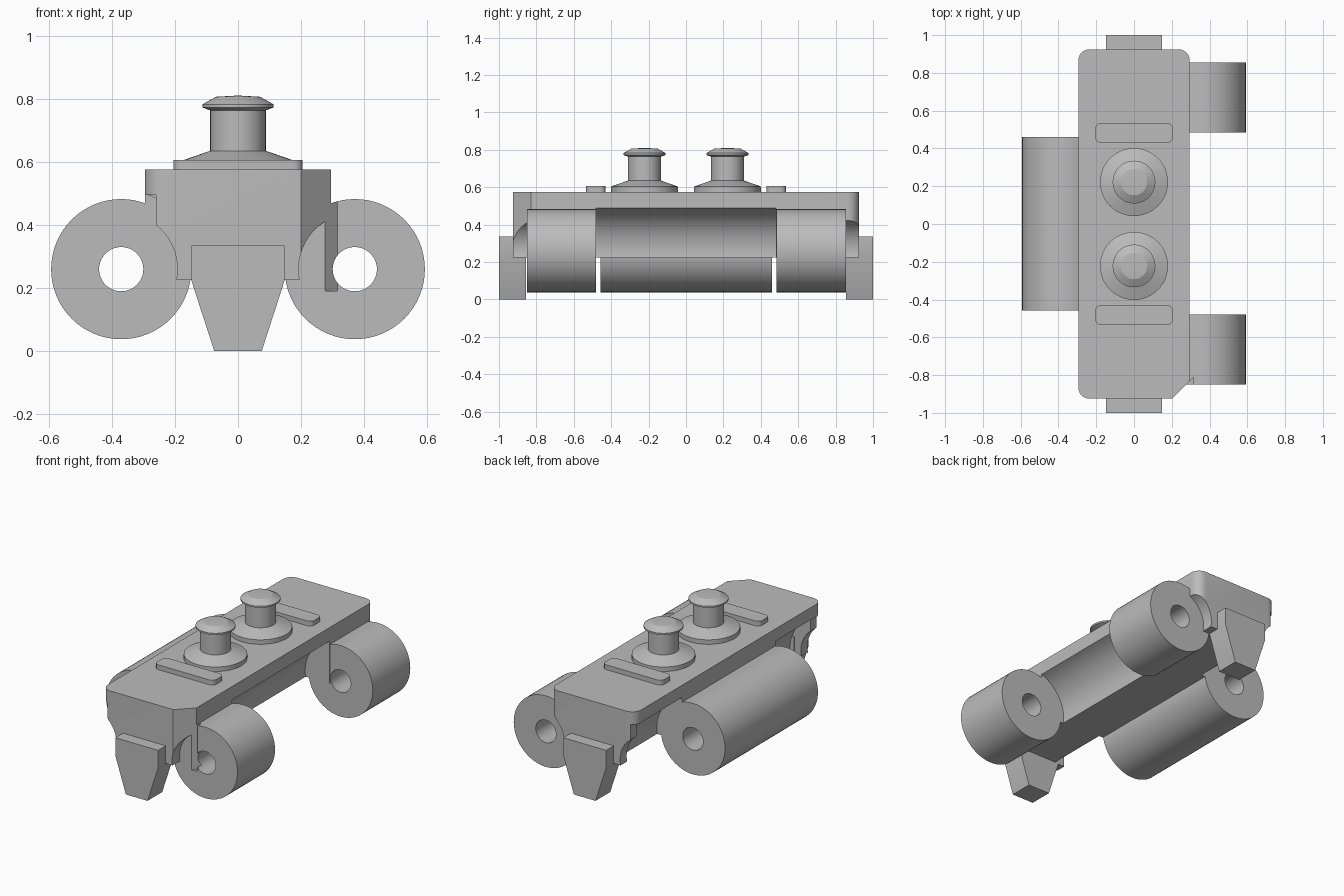
import bpy, bmesh, math

cube = bpy.data.objects.get("Cube")
if cube:
    bpy.data.objects.remove(cube, do_unlink=True)

grey = bpy.data.materials.new("plain grey")
grey.use_nodes = True
grey.diffuse_color = (0.5, 0.5, 0.5, 1)
grey.node_tree.nodes["Principled BSDF"].inputs["Base Color"].default_value = grey.diffuse_color

BARREL_X, BARREL_Z = 0.37, 0.26


def add_object(name, bm):
    bmesh.ops.recalc_face_normals(bm, faces=bm.faces)
    mesh = bpy.data.meshes.new(name)
    bm.to_mesh(mesh)
    bm.free()
    mesh.materials.append(grey)
    ob = bpy.data.objects.new(name, mesh)
    bpy.context.collection.objects.link(ob)
    return ob


def prism(name, outline, low, high, axis="z"):
    """Extrude a flat outline along z (points x, y) or along y (points x, z)."""
    bm = bmesh.new()
    place = (lambda a, b, h: (a, b, h)) if axis == "z" else (lambda a, b, h: (a, h, b))
    face = bm.faces.new([bm.verts.new(place(a, b, low)) for a, b in outline])
    made = bmesh.ops.extrude_face_region(bm, geom=[face])["geom"]
    shift = place(0, 0, high - low)
    bmesh.ops.translate(bm, vec=shift, verts=[v for v in made if isinstance(v, bmesh.types.BMVert)])
    return add_object(name, bm)


def rounded(x0, x1, y0, y1, r, steps=6):
    pts = []
    for i, (cx, cy) in enumerate([(x1 - r, y1 - r), (x0 + r, y1 - r), (x0 + r, y0 + r), (x1 - r, y0 + r)]):
        for k in range(steps + 1):
            a = (i + k / steps) * math.pi / 2
            pts.append((cx + r * math.cos(a), cy + r * math.sin(a)))
    return pts


def rect(x0, x1, y0, y1):
    return [(x0, y0), (x1, y0), (x1, y1), (x0, y1)]


def circle(x, z, r, n=64):
    return [(x + r * math.cos(2 * math.pi * k / n), z + r * math.sin(2 * math.pi * k / n)) for k in range(n)]


def rod(name, x, r, y0, y1):
    return prism(name, circle(x, BARREL_Z, r), y0, y1, "y")


def lathe(name, profile, y, n=48):
    bm = bmesh.new()
    verts = [bm.verts.new((r, y, z)) for r, z in profile]
    edges = [bm.edges.new(pair) for pair in zip(verts, verts[1:])]
    bmesh.ops.spin(bm, geom=verts + edges, cent=(0, y, 0), axis=(0, 0, 1), angle=2 * math.pi, steps=n)
    bmesh.ops.remove_doubles(bm, verts=bm.verts, dist=0.0005)
    return add_object(name, bm)


def cut(ob, cutters):
    for c in cutters:
        m = ob.modifiers.new("cut", "BOOLEAN")
        m.object, m.operation, m.solver = c, "DIFFERENCE", "EXACT"
        c.hide_render = True
    bpy.context.view_layer.update()
    mesh = bpy.data.meshes.new_from_object(ob.evaluated_get(bpy.context.evaluated_depsgraph_get()))
    ob.modifiers.clear()
    ob.data = mesh


def smooth(ob):
    bpy.ops.object.select_all(action="DESELECT")
    ob.select_set(True)
    bpy.context.view_layer.objects.active = ob
    bpy.ops.object.shade_smooth_by_angle(angle=math.radians(20))


parts, helpers = [], []

# Main deck block
deck = prism("deck_body", rounded(-0.295, 0.295, -0.925, 0.925, 0.06), 0.225, 0.575)
parts.append(deck)

# Corner cut that also bites into the front barrel
corner = prism("corner_cutter", [(0.19, -0.935), (0.315, -0.81), (0.315, -0.95), (0.19, -0.95)], 0.19, 0.7)

# Clearance channels for the mating barrels
clearance = [corner, rod("middle_channel_cutter", BARREL_X, 0.242, -0.48, 0.48)]
for side in (-1, 1):
    clearance.append(rod("end_channel_cutter", -BARREL_X, 0.25, *sorted((side * 0.46, side * 0.86))))
    clearance.append(prism("end_slot_cutter", rect(-0.4, -0.26, 0.2, 0.495), *sorted((side * 0.47, side * 1.0)), "y"))
    for x in (-BARREL_X, BARREL_X):
        clearance.append(rod("end_arc_cutter", x, 0.178, *sorted((side * 0.85, side * 1.0))))
cut(deck, clearance)
helpers += clearance

# Hinge barrels with drilled pin holes
for name, x, y0, y1 in [("right_long_barrel", -BARREL_X, -0.457, 0.46),
                        ("left_front_barrel", BARREL_X, -0.85, -0.48),
                        ("left_back_barrel", BARREL_X, 0.485, 0.855)]:
    barrel = rod(name, x, 0.222, y0, y1)
    drill = rod("pin_hole_cutter", x, 0.07, y0 - 0.1, y1 + 0.1)
    cut(barrel, [drill] + ([corner] if name == "left_front_barrel" else []))
    parts.append(barrel)
    helpers.append(drill)

# Tapered end teeth, deck ribs and flanged knobs
tooth = [(-0.148, 0.335), (-0.148, 0.225), (-0.075, 0), (0.075, 0), (0.148, 0.225), (0.148, 0.335)]
knob = [(0, 0.57), (0.18, 0.57), (0.18, 0.603), (0.088, 0.635), (0.088, 0.763), (0.113, 0.772),
        (0.113, 0.782), (0.07, 0.806), (0, 0.81)]
for word, side in (("front", -1), ("back", 1)):
    parts.append(prism(word + "_tooth", tooth, *sorted((side * 0.855, side)), "y"))
    parts.append(prism(word + "_rib", rounded(-0.205, 0.205, *sorted((side * 0.43, side * 0.535)), 0.03), 0.57, 0.605))
    parts.append(lathe(word + "_knob", knob, side * 0.222))

for ob in parts:
    smooth(ob)
for ob in set(helpers):
    bpy.data.objects.remove(ob, do_unlink=True)
